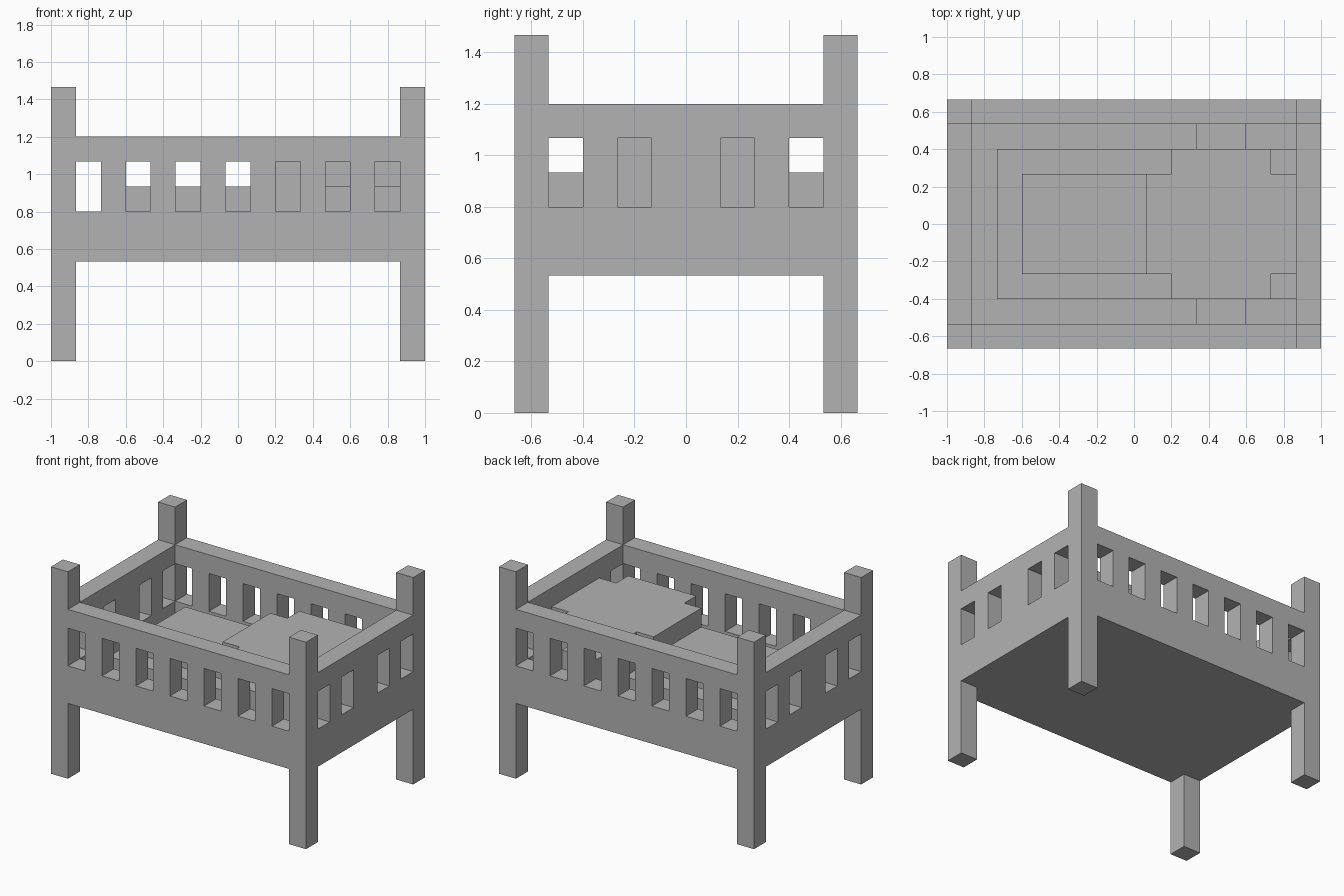
import bpy
import bmesh

U = 2 / 15            # module that every part snaps to
LENGTH, WIDTH = 15, 10

default = bpy.data.objects.get("Cube")
if default:
    bpy.data.objects.remove(default, do_unlink=True)

grey = bpy.data.materials.new("plain grey")
grey.use_nodes = True
colour = (0.45, 0.45, 0.45, 1)
grey.diffuse_color = colour
grey.node_tree.nodes["Principled BSDF"].inputs["Base Color"].default_value = colour


def add_prism(bm, outline, z0, z1):
    """Upright prism over an outline given in modules."""
    def ring(z):
        return [bm.verts.new(((x - LENGTH / 2) * U, (y - WIDTH / 2) * U, z * U))
                for x, y in outline]
    low, high = ring(z0), ring(z1)
    bm.faces.new(low[::-1])
    bm.faces.new(high)
    for i in range(len(low)):
        j = (i + 1) % len(low)
        bm.faces.new((low[i], low[j], high[j], high[i]))


def add_box(bm, x, y, z):
    add_prism(bm, [(x[0], y[0]), (x[1], y[0]), (x[1], y[1]), (x[0], y[1])], *z)


def finish(name, bm):
    bmesh.ops.recalc_face_normals(bm, faces=bm.faces)
    mesh = bpy.data.meshes.new(name)
    bm.to_mesh(mesh)
    bm.free()
    mesh.materials.append(grey)
    obj = bpy.data.objects.new(name, mesh)
    bpy.context.collection.objects.link(obj)
    return obj


def boxes(name, *parts):
    bm = bmesh.new()
    for part in parts:
        add_box(bm, *part)
    return finish(name, bm)


def slotted_board(name, x, y, slots):
    """Side board with window slots cut right through it."""
    board = boxes(name, (x, y, (4, 9)))
    cutter = boxes(name + "_cutter", *[(sx, sy, (6, 8)) for sx, sy in slots])
    cutter.hide_render = True
    mod = board.modifiers.new("slots", 'BOOLEAN')
    mod.operation, mod.solver, mod.object = 'DIFFERENCE', 'EXACT', cutter
    deps = bpy.context.evaluated_depsgraph_get()
    cut = bpy.data.meshes.new_from_object(board.evaluated_get(deps))
    board.modifiers.clear()
    board.data = cut
    bpy.data.objects.remove(cutter, do_unlink=True)


def reach(a, last):
    """Slot span, run past the board where it meets a corner post."""
    return (a - (0.5 if a == 1 else 0), a + 1 + (0.5 if a + 1 == last else 0))


# Corner posts
for side, px in (("right", 0), ("left", LENGTH - 1)):
    for end, py in (("front", 0), ("back", WIDTH - 1)):
        boxes(f"{end}_{side}_post", ((px, px + 1), (py, py + 1), (0, 11)))

# Long side boards
for name, y in (("front_board", 0), ("back_board", WIDTH - 1)):
    slotted_board(name, (1, 14), (y, y + 1),
                  [(reach(a, 14), (y - 0.5, y + 1.5)) for a in range(1, 14, 2)])

# Short end boards
for name, x in (("right_end_board", 0), ("left_end_board", LENGTH - 1)):
    slotted_board(name, (x, x + 1), (1, 9),
                  [((x - 0.5, x + 1.5), reach(a, 9)) for a in (1, 3, 6, 8)])

# Base and layered bedding
boxes("bed_base", ((1, 14), (1, 9), (4, 5)))
boxes("mattress", ((2, 14), (2, 8), (5, 6)))
boxes("quilt", ((3, 8), (3, 7), (6, 7)))

# Raised bedding with stepped corners
half = [(8, 3), (9, 3), (9, 2), (13, 2), (13, 3), (14, 3)]
outline = half + [(x, WIDTH - y) for x, y in reversed(half)]
bm = bmesh.new()
add_prism(bm, outline, 6, 8)
finish("raised_bedding", bm)

# Low corner steps and side tabs, mirrored front to back
for name, x, y, z in (("bedding_corner", (13, 14), (2, 3), (6, 7)),
                      ("bedding_tab", (10, 12), (1, 2), (5, 7))):
    boxes(name, (x, y, z), (x, (WIDTH - y[1], WIDTH - y[0]), z))
